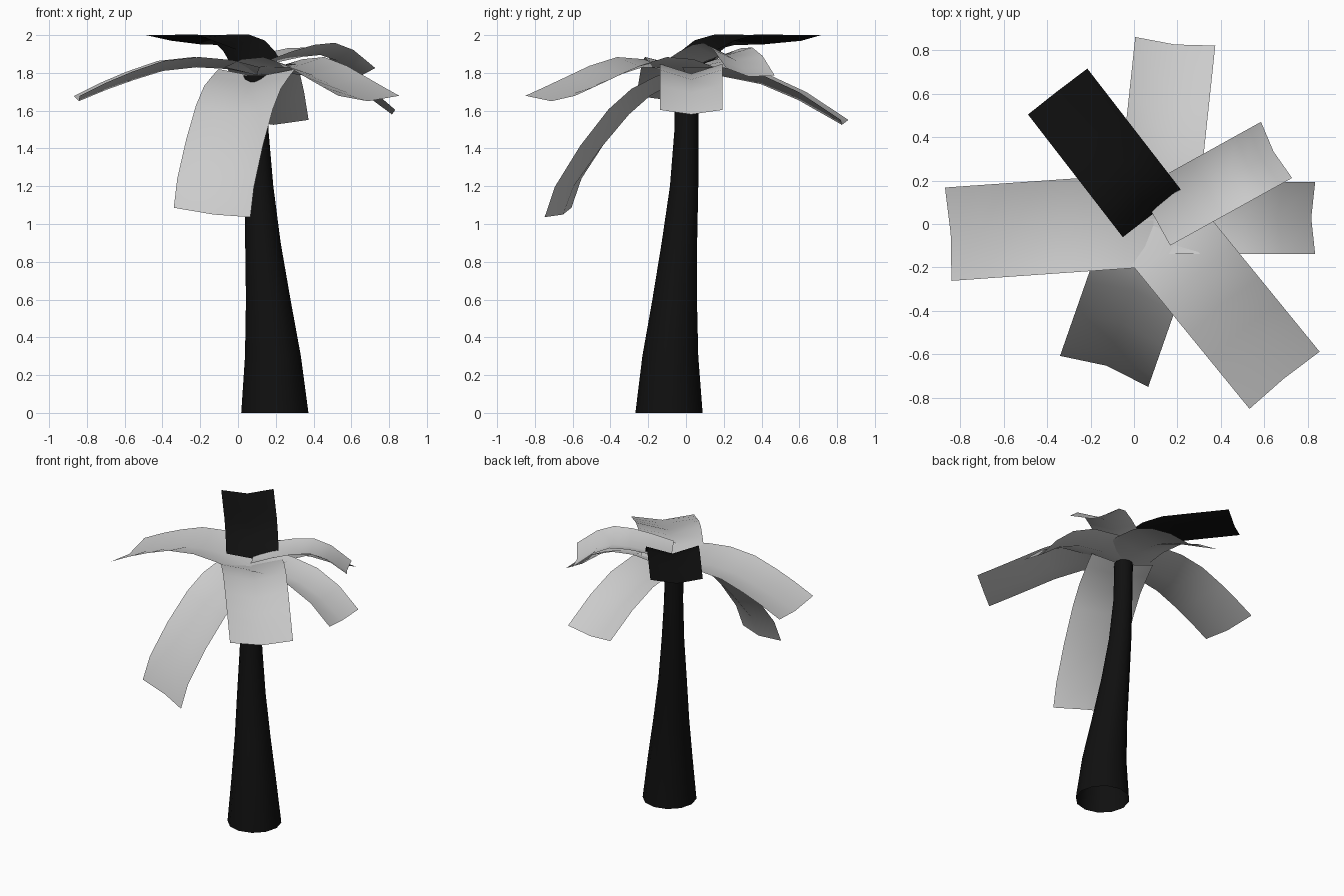
import bpy, math
from mathutils import Vector

if "Cube" in bpy.data.objects:
    bpy.data.objects.remove(bpy.data.objects["Cube"])


def material(name, color):
    m = bpy.data.materials.new(name)
    m.diffuse_color = color
    m.use_nodes = True
    m.node_tree.nodes["Principled BSDF"].inputs["Base Color"].default_value = m.diffuse_color
    return m


dark = material("dark", (0.005, 0.005, 0.005, 1))


def make_object(name, verts, faces, mat=None):
    mesh = bpy.data.meshes.new(name)
    mesh.from_pydata(verts, [], faces)
    mesh.update()
    ob = bpy.data.objects.new(name, mesh)
    bpy.context.collection.objects.link(ob)
    if mat:
        mesh.materials.append(mat)
    bpy.ops.object.select_all(action='DESELECT')
    ob.select_set(True)
    bpy.context.view_layer.objects.active = ob
    bpy.ops.object.shade_smooth_by_angle(angle=math.radians(40))
    return ob


# Trunk: tapered leaning rings (x, y, z, radius), open at the bottom
rings = [(.195, -.09, 0, .178), (.185, -.083, .3, .148), (.16, -.06, .6, .118),
         (.132, -.035, .9, .094), (.112, -.01, 1.2, .075),
         (.098, .002, 1.5, .063), (.092, .003, 1.785, .062)]
SIDES = 12
verts = [(x + r * math.cos(2 * math.pi * k / SIDES),
          y + r * math.sin(2 * math.pi * k / SIDES), z)
         for x, y, z, r in rings for k in range(SIDES)]
faces = [(i * SIDES + k, i * SIDES + (k + 1) % SIDES,
          (i + 1) * SIDES + (k + 1) % SIDES, (i + 1) * SIDES + k)
         for i in range(len(rings) - 1) for k in range(SIDES)]
faces.append(tuple((len(rings) - 1) * SIDES + k for k in range(SIDES)))
make_object("trunk", verts, faces, dark)


# Frond: strip with a shallow V section following a (distance, height) spine
def frond(name, origin, angle, width, spine, roll=0.0, mat=None):
    a = math.radians(angle)
    out = Vector((math.cos(a), math.sin(a), 0))
    side = Vector((-out.y, out.x, 0))
    up = Vector((0, 0, 1))
    base = Vector((origin[0], origin[1], 0))
    length = spine[-1][0]
    verts, n = [], len(spine)
    for i, (t, z) in enumerate(spine):
        f = t / length
        p, q = spine[max(i - 1, 0)], spine[min(i + 1, n - 1)]
        d = (out * (q[0] - p[0]) + up * (q[1] - p[1])).normalized()
        normal = up if i == 0 else side.cross(d) * -1
        if normal.z < 0:
            normal = -normal
        depth = .04 - .01 * f + .02 * math.sin(math.pi * f)
        c = base + out * t + up * z
        for s in (-1, 0, 1):
            verts.append(c + side * (s * width / 2) + normal * (depth * abs(s))
                         - up * (s * roll * f))
    faces = [(i * 3 + j, (i + 1) * 3 + j, (i + 1) * 3 + j + 1, i * 3 + j + 1)
             for i in range(n - 1) for j in range(2)]
    make_object(name, verts, faces, mat)


frond("left_frond", (.1, .02), 184, .43,
      [(0, 1.79), (.15, 1.82), (.32, 1.83), (.5, 1.81), (.66, 1.76), (.8, 1.71), (.945, 1.65)])
frond("front_right_frond", (.09, .02), -50.8, .416,
      [(0, 1.79), (.15, 1.825), (.32, 1.83), (.5, 1.785), (.65, 1.735), (.8, 1.69), (.945, 1.65)])
frond("front_frond", (.1, 0), 250.7, .43,
      [(0, 1.78), (.08, 1.74), (.2, 1.68), (.32, 1.58), (.48, 1.40), (.63, 1.2), (.69, 1.05)], .025)
frond("back_frond", (.1, 0), 83.9, .37,
      [(0, 1.79), (.2, 1.78), (.4, 1.74), (.6, 1.655), (.83, 1.525)])
frond("right_frond", (.09, .027), 0, .33,
      [(0, 1.79), (.2, 1.795), (.4, 1.765), (.57, 1.695), (.725, 1.58)])
frond("back_right_frond", (.095, .03), 29, .295,
      [(0, 1.83), (.15, 1.86), (.28, 1.885), (.39, 1.895), (.49, 1.865), (.56, 1.82), (.625, 1.78)], .02)
frond("upper_dark_frond", (.085, .045), 127.7, .345,
      [(0, 1.83), (.07, 1.88), (.15, 1.925), (.27, 1.948), (.45, 1.95), (.715, 1.97)], 0, dark)
